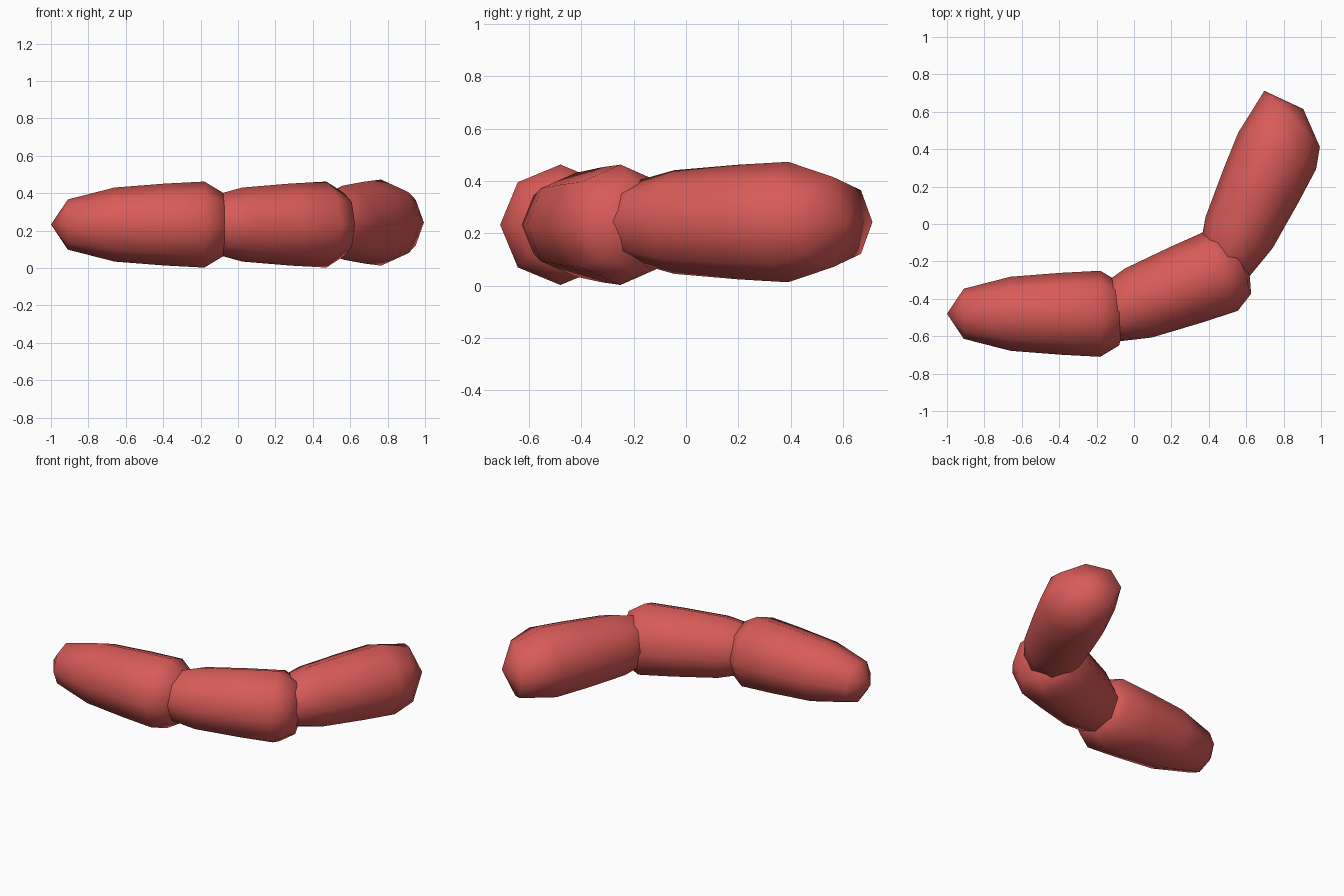
import bpy, bmesh, math
from mathutils import Matrix, Vector

if "Cube" in bpy.data.objects:
    bpy.data.objects.remove(bpy.data.objects["Cube"])

red = bpy.data.materials.new("sausage_red")
red.diffuse_color = (0.69, 0.105, 0.098, 1)
red.use_nodes = True
red.node_tree.nodes["Principled BSDF"].inputs["Base Color"].default_value = red.diffuse_color

SIDES = 8
# distance along the axis from the widest ring, and radius
BODY = [(-0.73, 0.134), (-0.48, 0.198), (-0.21, 0.219), (0, 0.23)]


def segment(name, centre, angle, end_u, end_rv, end_rz, shear, tip):
    """Tapered eight-sided link; shear tilts the last ring, tip is its (u, v) pole."""
    bm = bmesh.new()
    rings = [(u, r, r, 0) for u, r in BODY] + [(end_u, end_rv, end_rz, shear)]
    loops = []
    for u, rv, rz, s in rings:
        loop = []
        for i in range(SIDES):
            a = 2 * math.pi * i / SIDES
            v = rv * math.cos(a)
            loop.append(bm.verts.new((u + s * v, v, rz * math.sin(a))))
        loops.append(loop)
    for a, b in zip(loops, loops[1:]):
        for i in range(SIDES):
            j = (i + 1) % SIDES
            bm.faces.new((a[i], a[j], b[j], b[i]))
    # pointed caps
    for loop, pole in ((loops[0], (-0.82, 0, 0)), (loops[-1], (tip[0], tip[1], 0))):
        p = bm.verts.new(pole)
        for i in range(SIDES):
            bm.faces.new((loop[i], loop[(i + 1) % SIDES], p))
    bmesh.ops.recalc_face_normals(bm, faces=bm.faces)
    bm.transform(Matrix.Translation(Vector(centre)) @ Matrix.Rotation(math.radians(angle), 4, 'Z'))
    me = bpy.data.meshes.new(name)
    bm.to_mesh(me)
    bm.free()
    me.materials.append(red)
    for p in me.polygons:
        p.use_smooth = True
    ob = bpy.data.objects.new(name, me)
    bpy.context.collection.objects.link(ob)
    return ob


# three links curving from left to back right
segment("left_link", (-0.18, -0.48, 0.2325), 0, 0.10, 0.17, 0.17, 0, (0.15, 0))
segment("middle_link", (0.472, -0.25, 0.2325), 21, 0.10, 0.17, 0.17, 0, (0.15, 0))
# the last link ends in a slanted cap
segment("right_link", (0.765, 0.39, 0.243), 65, 0.19, 0.198, 0.172, 0.37, (0.263, -0.032))
